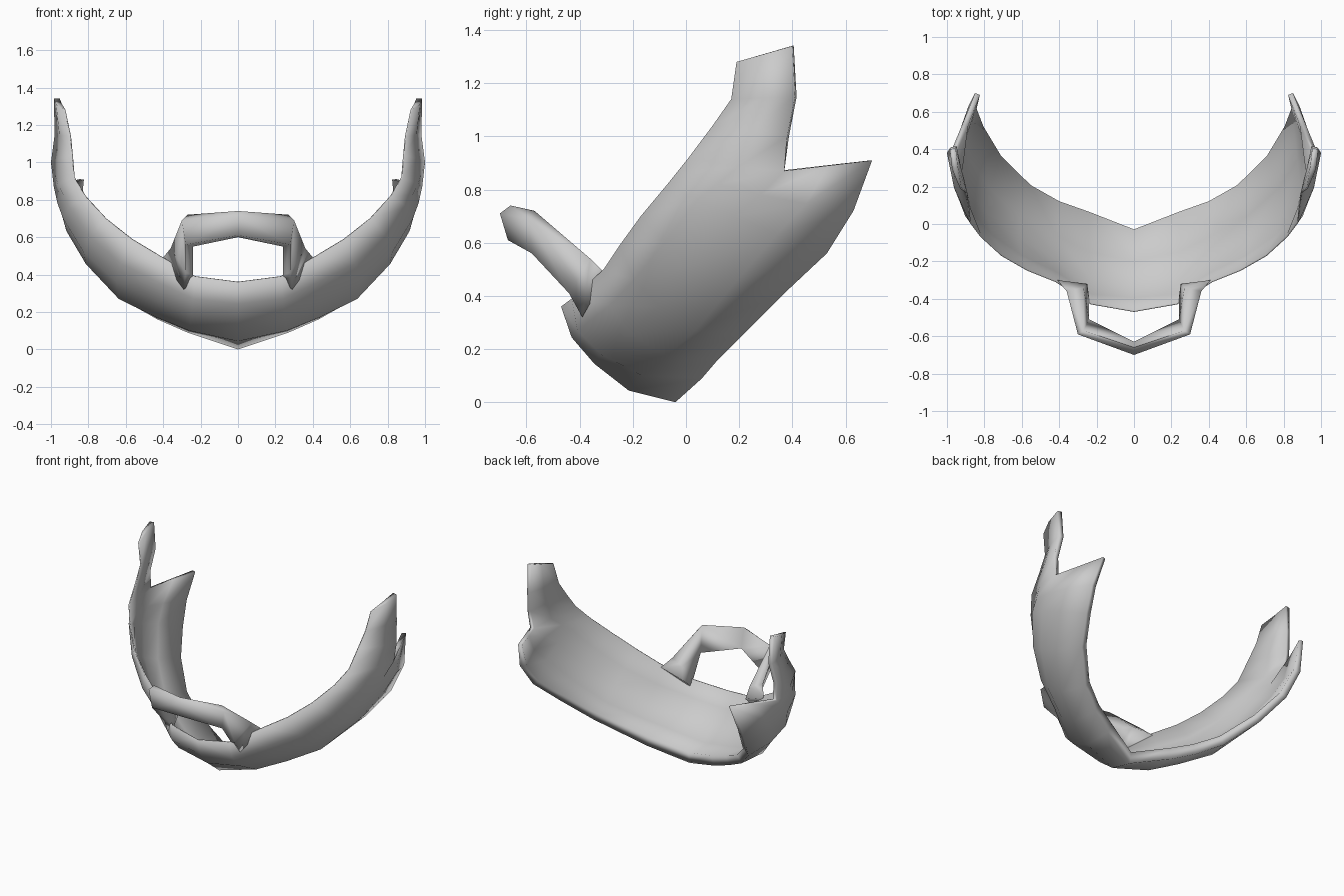
import bpy
import bmesh
from mathutils import Vector

cube = bpy.data.objects.get("Cube")
if cube:
    bpy.data.objects.remove(cube, do_unlink=True)

grey = bpy.data.materials.new("light_grey")
grey.use_nodes = True
grey.diffuse_color = (0.6, 0.6, 0.6, 1)
for node in grey.node_tree.nodes:
    if node.type == "BSDF_PRINCIPLED":
        node.inputs["Base Color"].default_value = grey.diffuse_color


def arc(front, ridge, back, t):
    """Point on the parabola that passes through the three points."""
    a, b, c = Vector(front), Vector(ridge), Vector(back)
    return a * (1 - t) * (1 - 2 * t) + b * 4 * t * (1 - t) + c * t * (2 * t - 1)


def add_strip(bm, first, second, closed=False):
    """Faces between two neighbouring rows of vertices."""
    count = len(first)
    for i in range(count if closed else count - 1):
        j = (i + 1) % count
        bm.faces.new((first[i], first[j], second[j], second[i]))


def finish(name, bm, thickness=0.0, weights=()):
    """Mirror, thicken by vertex weight and shade a half mesh."""
    mesh = bpy.data.meshes.new(name)
    bm.to_mesh(mesh)
    bm.free()
    obj = bpy.data.objects.new(name, mesh)
    bpy.context.collection.objects.link(obj)
    mesh.materials.append(grey)
    mirror = obj.modifiers.new("mirror", "MIRROR")
    mirror.use_clip = True
    mirror.merge_threshold = 0.001
    if thickness:
        group = obj.vertex_groups.new(name="thickness")
        for index, weight in enumerate(weights):
            group.add([index], weight, "REPLACE")
        shell = obj.modifiers.new("shell", "SOLIDIFY")
        shell.thickness = thickness
        shell.offset = -1
        shell.vertex_group = group.name
    bpy.ops.object.select_all(action="DESELECT")
    bpy.context.view_layer.objects.active = obj
    obj.select_set(True)
    bpy.ops.object.convert(target="MESH")
    result = bmesh.new()
    result.from_mesh(obj.data)
    bmesh.ops.recalc_face_normals(result, faces=result.faces)
    result.to_mesh(obj.data)
    result.free()
    bpy.ops.object.shade_smooth_by_angle(angle=1.9)


# Curved band: front edge, outer ridge and back edge, from chin to ear
stations = [
    ((0, -.47, .36), (0, -.345, .145), (0, -.04, 0)),
    ((.23, -.43, .39), (.25, -.32, .18), (.27, .06, .09)),
    ((.42, -.31, .50), (.44, -.21, .26), (.43, .12, .16)),
    ((.57, -.25, .59), (.65, -.10, .36), (.59, .21, .25)),
    ((.71, -.17, .70), (.825, .04, .52), (.755, .37, .41)),
    ((.82, -.07, .82), (.935, .18, .70), (.85, .53, .56)),
    ((.85, -.03, .87), (.965, .28, .78), (.885, .63, .72)),
    ((.88, .01, .92), (.985, .37, .87), (.85, .70, .91)),
]
# Upright prong that continues the front half of the band
prong = [
    ((.89, .10, 1.04), (1, .38, 1)),
    ((.90, .17, 1.14), (.98, .41, 1.15)),
    ((.93, .19, 1.28), (.985, .40, 1.34)),
]
band = bmesh.new()
rows = [[band.verts.new(arc(*s, k / 4)) for k in range(5)] for s in stations]
# Fuller underside at the chin, straight upper side of the rear spike
for row in rows[:4]:
    row[3].co.z -= 0.02
rows[-1][3].co = (rows[-1][2].co + rows[-1][4].co) / 2
# Thin front edge, thick back rim that narrows towards the spike
weights = []
for i in range(len(rows)):
    weights += [.1, .5, .6, .6, 1 - .07 * i]
weights[-5:] = [.1, .4, .4, .4, .35]
for front, back in prong:
    middle = Vector(front).lerp(Vector(back), 0.5) + Vector((.015, 0, 0))
    rows.append([band.verts.new(p) for p in (front, middle, back)])
    weights += [.1, .4, .4]
for first, second in zip(rows, rows[1:]):
    width = min(len(first), len(second))
    add_strip(band, first[:width], second[:width])
finish("jaw_band", band, 0.08, weights)

# Raised front loop: four-sided sections from the centre to the band
sections = [
    ((0, -.70, .71), (0, -.67, .61), (0, -.63, .60), (0, -.66, .74)),
    ((.30, -.59, .69), (.28, -.58, .56), (.24, -.51, .55), (.27, -.57, .72)),
    ((.36, -.36, .54), (.28, -.44, .41), (.24, -.43, .40), (.27, -.34, .51)),
    ((.41, -.30, .48), (.29, -.39, .32), (.24, -.39, .36), (.25, -.32, .42)),
]
loop = bmesh.new()
rings = [[loop.verts.new(p) for p in section] for section in sections]
for first, second in zip(rings, rings[1:]):
    add_strip(loop, first, second, closed=True)
loop.faces.new(rings[-1])
finish("front_loop", loop)
